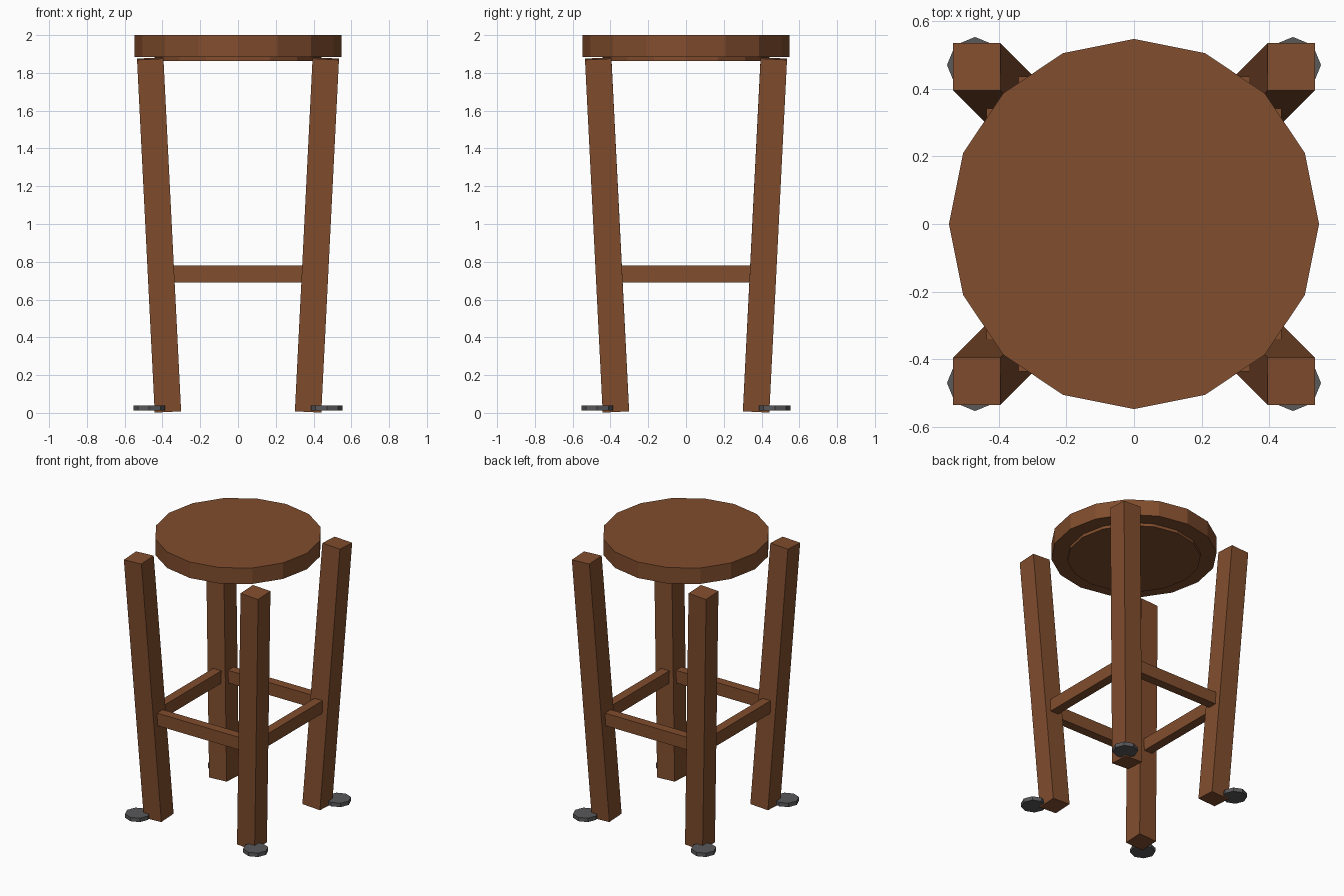
import bpy
from math import pi
from mathutils import Euler

cube = bpy.data.objects.get("Cube")
if cube:
    bpy.data.objects.remove(cube, do_unlink=True)


def material(name, rgb):
    m = bpy.data.materials.new(name)
    m.use_nodes = True
    m.diffuse_color = (*rgb, 1)
    m.node_tree.nodes["Principled BSDF"].inputs["Base Color"].default_value = (*rgb, 1)
    return m


wood = material("brown wood", (0.22, 0.075, 0.027))
rubber = material("grey rubber", (0.1, 0.1, 0.105))


def finish(name, mat):
    ob = bpy.context.object
    ob.name = name
    ob.data.materials.append(mat)
    return ob


def disc(name, mat, sides, radius, x, y, bottom, top):
    bpy.ops.mesh.primitive_cylinder_add(
        vertices=sides, radius=radius, depth=top - bottom,
        location=(x, y, (top + bottom) / 2))
    return finish(name, mat)


def box(name, mat, size, location, rotation=(0, 0, 0)):
    bpy.ops.mesh.primitive_cube_add(size=1, location=location, rotation=rotation)
    ob = finish(name, mat)
    ob.scale = size
    return ob


# Seat and the smaller plate beneath it
disc("seat", wood, 16, 0.547, 0, 0, 1.885, 2)
disc("seat_plate", wood, 16, 0.44, 0, 0, 1.863, 1.885)

# Legs spreading outward toward the top, each with a foot pad
LEAN = 0.05
for sx, side in ((1, "left"), (-1, "right")):
    for sy, end in ((-1, "front"), (1, "back")):
        box(f"{end}_{side}_leg", wood, (0.14, 0.14, 1.872),
            (sx * 0.418, sy * 0.418, 0.942), (-sy * LEAN, sx * LEAN, 0))
        disc(f"{end}_{side}_foot", rubber, 8, 0.083,
             sx * 0.47, sy * 0.47, 0.012, 0.04)

# Square of rails between the legs
for s, end, side in ((-1, "front", "right"), (1, "back", "left")):
    box(f"{end}_rail", wood, (0.68, 0.065, 0.09), (0, s * 0.403, 0.735))
    box(f"{side}_rail", wood, (0.065, 0.68, 0.09), (s * 0.403, 0, 0.735))
